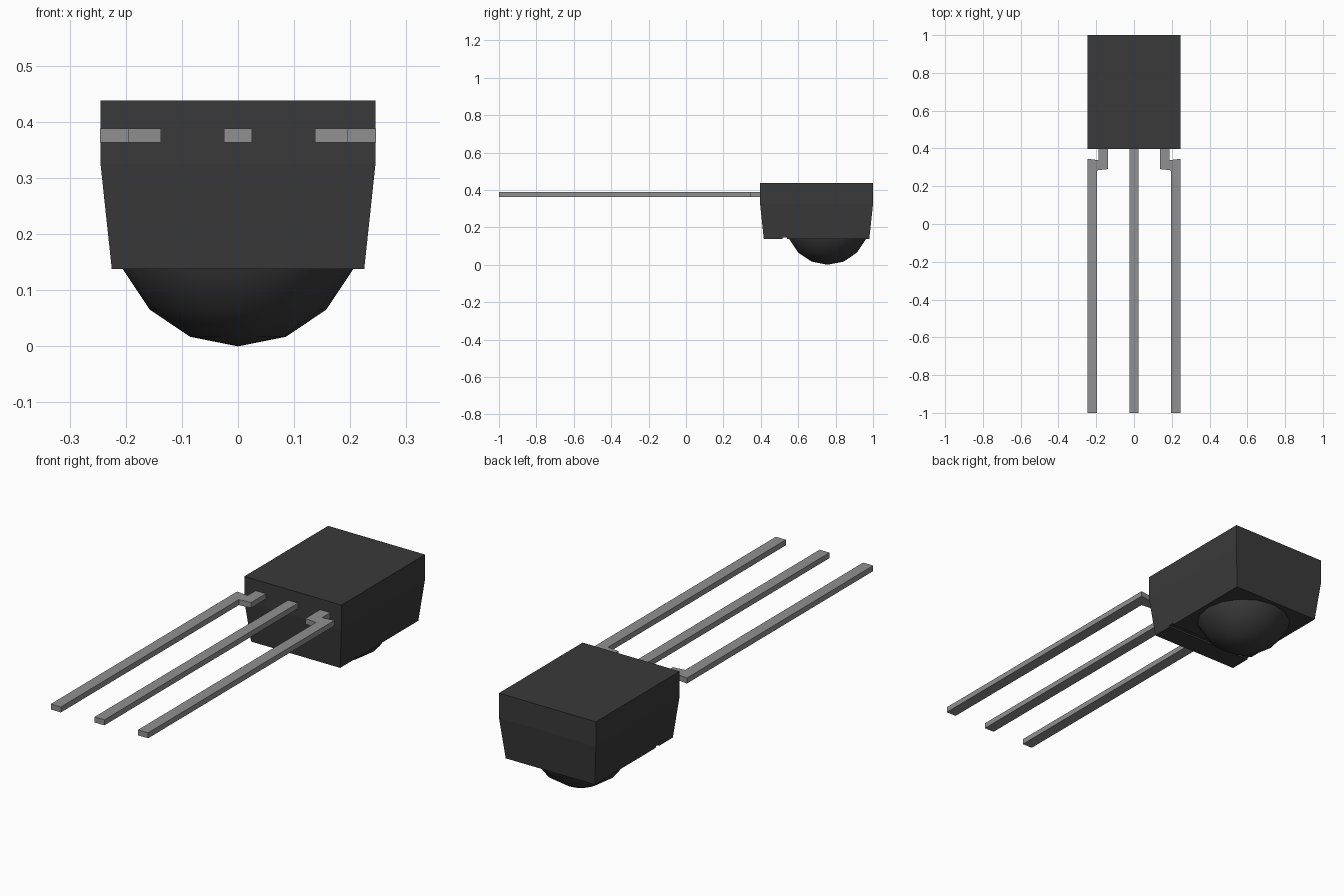
import bpy, bmesh

if "Cube" in bpy.data.objects:
    bpy.data.objects.remove(bpy.data.objects["Cube"], do_unlink=True)


def material(name, rgb):
    m = bpy.data.materials.new(name)
    m.use_nodes = True
    m.diffuse_color = (*rgb, 1)
    m.node_tree.nodes["Principled BSDF"].inputs["Base Color"].default_value = (*rgb, 1)
    return m


black = material("black plastic", (0.042, 0.042, 0.042))
metal = material("grey metal", (0.28, 0.28, 0.28))


def finish(bm, name, mat):
    bmesh.ops.recalc_face_normals(bm, faces=bm.faces)
    me = bpy.data.meshes.new(name)
    bm.to_mesh(me)
    bm.free()
    me.materials.append(mat)
    ob = bpy.data.objects.new(name, me)
    bpy.context.collection.objects.link(ob)
    return ob


def loft(name, rings, mat):
    """Closed solid through a stack of matching vertex rings."""
    bm = bmesh.new()
    loops = [[bm.verts.new(p) for p in ring] for ring in rings]
    n = len(loops[0])
    for a, b in zip(loops, loops[1:]):
        for i in range(n):
            bm.faces.new((a[i], a[(i + 1) % n], b[(i + 1) % n], b[i]))
    bm.faces.new(loops[0])
    bm.faces.new(loops[-1])
    return finish(bm, name, mat)


def rect(x, y0, y1, z):
    return [(-x, y0, z), (x, y0, z), (x, y1, z), (-x, y1, z)]


# Housing: straight upper block with a drafted lower half
body = loft("housing", [rect(0.225, 0.416, 0.980, 0.138),
                        rect(0.245, 0.396, 1.0, 0.325),
                        rect(0.245, 0.396, 1.0, 0.438)], black)

# Shallow groove across the underside
cutter = loft("groove_cutter", [rect(0.4, 0.515, 0.54, 0.10),
                                rect(0.4, 0.515, 0.54, 0.146)], black)
cutter.hide_render = True
cutter.hide_set(True)
mod = body.modifiers.new("groove", "BOOLEAN")
mod.operation = "DIFFERENCE"
mod.solver = "EXACT"
mod.object = cutter
bpy.context.view_layer.objects.active = body
body.select_set(True)
bpy.ops.object.modifier_apply(modifier="groove")
bpy.data.objects.remove(cutter, do_unlink=True)

# Lens: lower half of a coarse sphere sunk into the housing
R = 0.222
bm = bmesh.new()
bmesh.ops.create_uvsphere(bm, u_segments=16, v_segments=8, radius=R)
bmesh.ops.delete(bm, geom=[v for v in bm.verts if v.co.z > 0.01], context="VERTS")
bmesh.ops.translate(bm, verts=bm.verts, vec=(0, 0.757, R))
for f in bm.faces:
    f.smooth = True
finish(bm, "lens_dome", black)


# Pins: flat strips of sheet metal
def pin(name, outline):
    return loft(name, [[(x, y, z) for x, y in outline] for z in (0.363, 0.388)], metal)


pin("centre_pin", [(-0.025, -1), (0.025, -1), (0.025, 0.40), (-0.025, 0.40)])
jog = [(0.246, -1), (0.195, -1), (0.195, 0.284), (0.137, 0.291),
       (0.137, 0.40), (0.188, 0.40), (0.188, 0.338), (0.246, 0.345)]
for side, s in (("left", 1), ("right", -1)):
    pin(side + "_pin", [(s * x, y) for x, y in jog])
